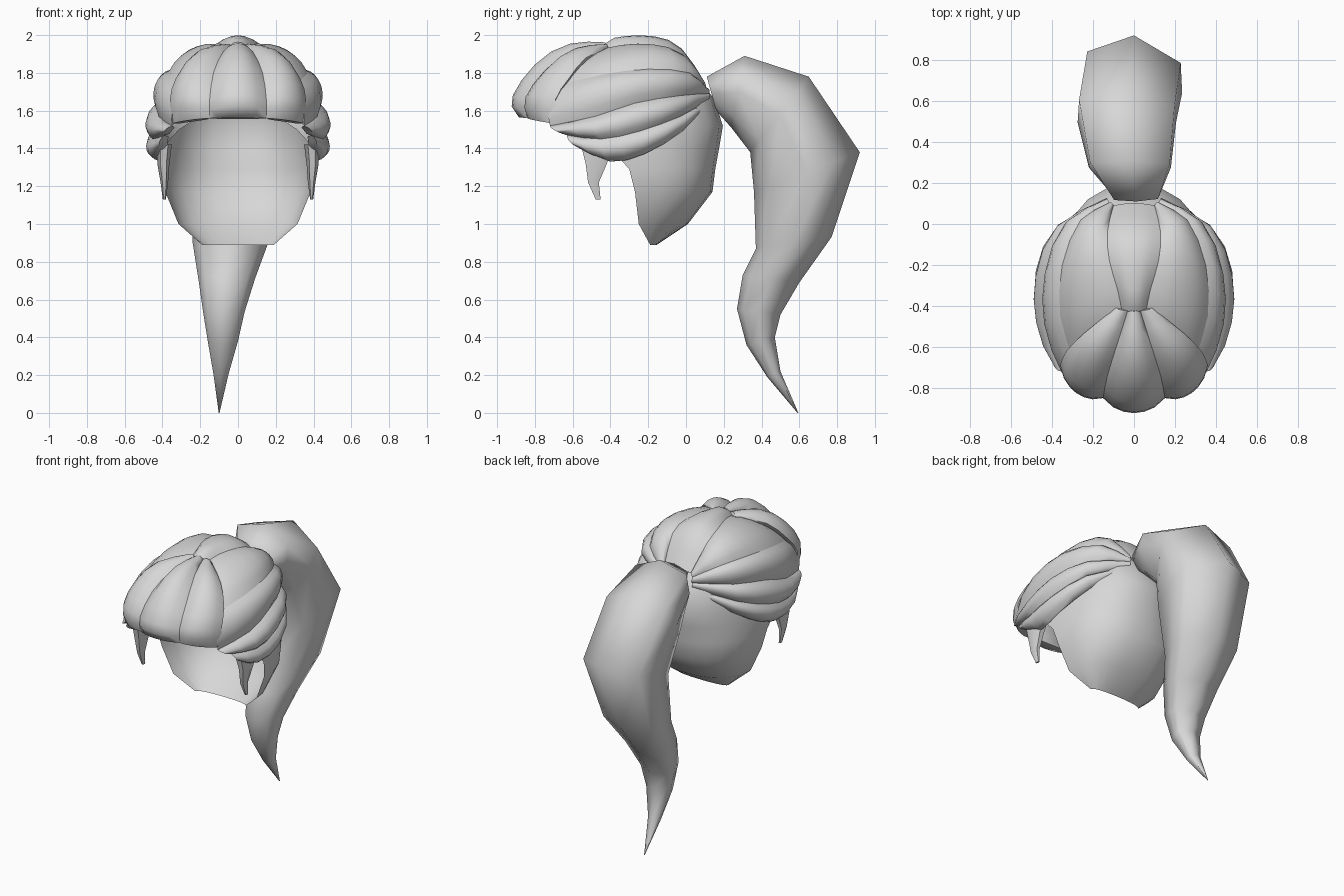
import bpy, math
from mathutils import Vector as V

if "Cube" in bpy.data.objects:
    bpy.data.objects.remove(bpy.data.objects["Cube"])

hair = bpy.data.materials.new("hair_grey")
hair.diffuse_color = (0.68, 0.68, 0.68, 1)
hair.use_nodes = True
hair.node_tree.nodes["Principled BSDF"].inputs["Base Color"].default_value = hair.diffuse_color
CENTRE = V((0, -0.3, 1.5))


def loft(name, rings, closed=True, caps=True, angle=60):
    """Skin a list of equal-length point rings."""
    n = len(rings[0])
    verts = [p for r in rings for p in r]
    faces = []
    for i in range(len(rings) - 1):
        for j in range(n if closed else n - 1):
            k = (j + 1) % n
            faces.append((i*n + j, i*n + k, (i+1)*n + k, (i+1)*n + j))
    if caps:
        faces += [tuple(range(n))[::-1], tuple(range(len(verts) - n, len(verts)))]
    me = bpy.data.meshes.new(name)
    me.from_pydata(verts, [], faces)
    me.materials.append(hair)
    ob = bpy.data.objects.new(name, me)
    bpy.context.collection.objects.link(ob)
    bpy.ops.object.select_all(action='DESELECT')
    ob.select_set(True)
    bpy.context.view_layer.objects.active = ob
    bpy.ops.object.mode_set(mode='EDIT')
    bpy.ops.mesh.select_all(action='SELECT')
    bpy.ops.mesh.normals_make_consistent(inside=False)
    bpy.ops.object.mode_set(mode='OBJECT')
    bpy.ops.object.shade_smooth_by_angle(angle=math.radians(angle))
    return ob


def smooth_path(pts, steps=2):
    """Catmull-Rom curve through the points."""
    p = [V(q) for q in pts]
    p = [2*p[0] - p[1]] + p + [2*p[-1] - p[-2]]
    out = []
    for i in range(1, len(p) - 2):
        a, b, c, d = p[i-1:i+3]
        for s in range(steps):
            t = s / steps
            out.append(0.5*(2*b + (c - a)*t + (2*a - 5*b + 4*c - d)*t*t
                            + (3*b - a - 3*c + d)*t**3))
    return out + [p[-2]]


def flip(pts):
    return [(-x, y, z) for x, y, z in pts]


def strand(name, left, right, bulge):
    """Puffy lock of hair between two edge curves."""
    L, R = smooth_path(left), smooth_path(right)
    rings = []
    for i, (a, b) in enumerate(zip(L, R)):
        t = i / (len(L) - 1)
        n = ((a + b) / 2 - CENTRE).normalized()
        h = bulge * (0.3 + 0.7*min(1, t*2.5)) * (0.6 if t == 1 else 1)
        ring = [a.lerp(b, u/6) + n*h*math.sin(math.pi*u/6)**0.7 if 0 < u < 6
                else a.lerp(b, u/6) for u in range(7)]
        ring += [a.lerp(b, u) - n*0.03 for u in (0.85, 0.5, 0.15)]
        rings.append(ring)
    loft(name, rings)


# Scalp shell, open at the face: height, half width, front y, back y
rows = [(0.89, .19, -.19, -.155), (1.0, .315, -.25, .01), (1.17, .385, -.27, .14),
        (1.29, .405, -.30, .155), (1.4, .41, -.40, .175), (1.52, .405, -.45, .195),
        (1.66, .37, -.48, .15), (1.78, .31, -.48, .06), (1.87, .22, -.45, -.02),
        (1.93, .08, -.38, -.1)]
shell = []
for z, w, f, b in rows:
    ring = []
    for i in range(13):
        c, s = math.cos(math.pi*i/12), abs(math.sin(math.pi*i/12))
        ring.append((w*math.copysign(abs(c)**0.85, c), f + (b - f)*s**0.85, z))
    shell.append(ring)
loft("scalp_shell", shell, closed=False, caps=False, angle=80)

# Swept-back locks: shared edges from the ponytail base to the front
edges = [
    [(.10, .09, 1.74), (.13, -.04, 1.90), (.12, -.18, 1.95), (.08, -.32, 1.95), (.06, -.42, 1.93)],
    [(.12, .10, 1.72), (.26, .02, 1.80), (.35, -.2, 1.82), (.36, -.45, 1.79), (.29, -.68, 1.73)],
    [(.13, .12, 1.69), (.34, -.03, 1.68), (.42, -.27, 1.64), (.42, -.48, 1.57), (.35, -.72, 1.52)],
    [(.13, .11, 1.65), (.36, -.03, 1.57), (.45, -.25, 1.49), (.45, -.45, 1.45), (.39, -.63, 1.47)],
    [(.13, .10, 1.62), (.33, -.02, 1.49), (.42, -.22, 1.37), (.41, -.40, 1.33), (.40, -.56, 1.40)],
]
# Bangs edges from the crown to the brow
bang_edges = [
    [(.03, -.42, 1.94), (.08, -.58, 1.91), (.13, -.74, 1.80), (.15, -.845, 1.66), (.15, -.84, 1.56)],
    [(.09, -.41, 1.93), (.24, -.53, 1.88), (.33, -.62, 1.77), (.36, -.69, 1.66), (.355, -.69, 1.53)],
]
strand("crown_lock", flip(edges[0]), edges[0], 0.045)
strand("centre_bang", flip(bang_edges[0]), bang_edges[0], 0.075)

# Sideburn tuft: centre x, y, z, half depth, half thickness
tuft = [(.39, -.47, 1.42, .10, .04), (.395, -.475, 1.32, .065, .032),
        (.39, -.49, 1.22, .033, .02), (.39, -.465, 1.13, .015, .008)]

for side, mirror in (("right", lambda e: e), ("left", flip)):
    for i, part in enumerate(("top", "upper", "middle", "lower")):
        strand(f"{side}_{part}_lock", mirror(edges[i]), mirror(edges[i+1]),
               (0.045, 0.05, 0.045, 0.045)[i])
    strand(f"{side}_bang", mirror(bang_edges[0]), mirror(bang_edges[1]), 0.06)
    loft(f"{side}_sideburn", [mirror([(x + e*math.cos(a), y + d*math.sin(a), z)
         for a in (k*math.pi/3 for k in range(6))]) for x, y, z, d, e in tuft])

# Ponytail: outer (y, z), inner (y, z), half width, centre x
tail = [((.11, 1.78), (.16, 1.60), .11, .01), ((.31, 1.89), (.24, 1.51), .2, -.02),
        ((.65, 1.78), (.34, 1.38), .24, -.035), ((.92, 1.38), (.36, 1.17), .235, 0),
        ((.77, .93), (.37, .87), .2, -.04), ((.60, .69), (.30, .73), .15, -.06),
        ((.50, .52), (.27, .55), .11, -.075), ((.47, .40), (.32, .36), .08, -.08),
        ((.50, .22), (.43, .19), .04, -.09), ((.595, 0), (.59, 0), .002, -.1)]
section = [(0, 0), (.97, .24), (1, .5), (.75, .85), (0, 1), (-.75, .85), (-1, .5), (-.97, .14)]
loft("ponytail", [[(cx + w*sx, o[0] + (i[0] - o[0])*t, o[1] + (i[1] - o[1])*t)
                   for sx, t in section] for o, i, w, cx in tail], angle=75)
